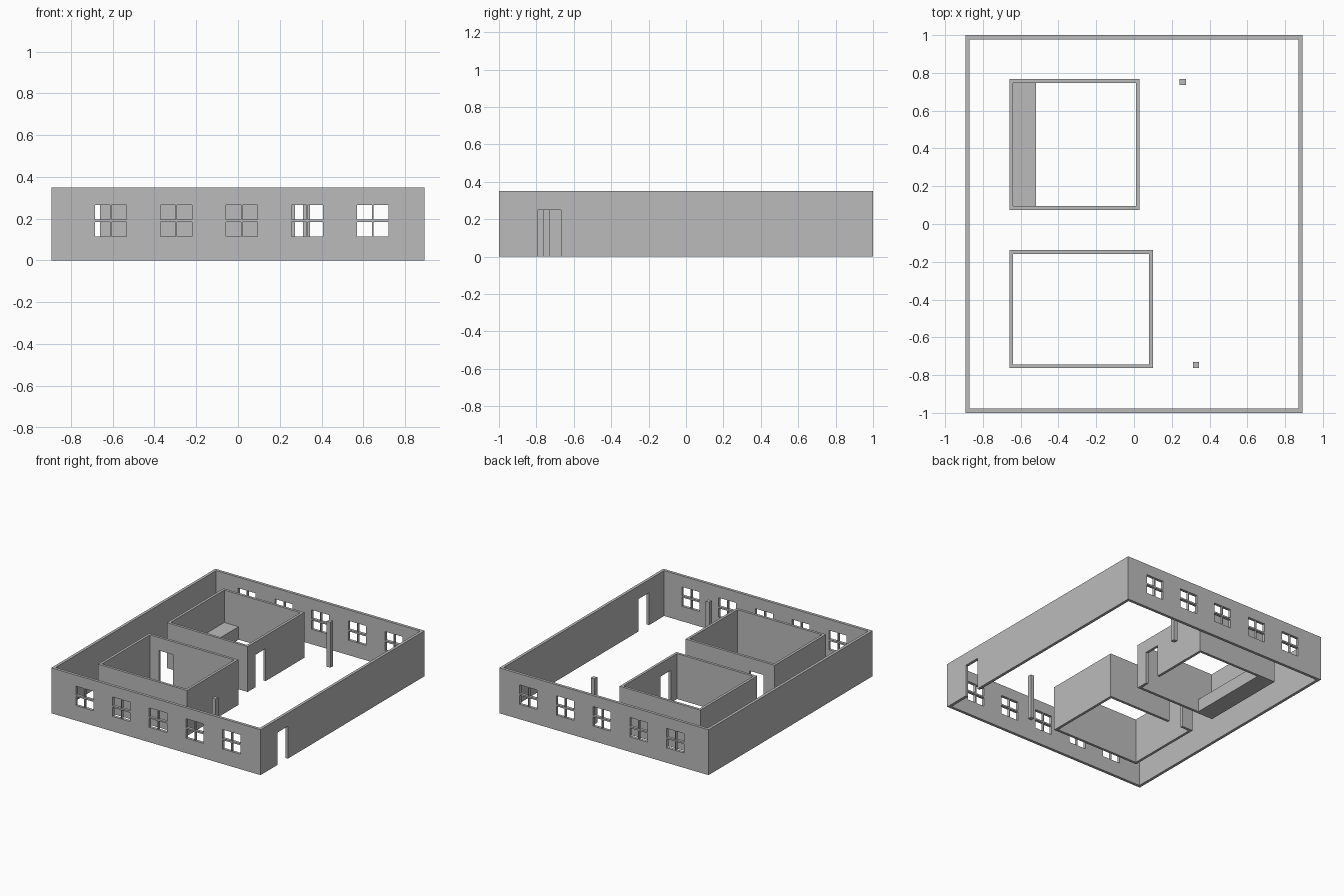
import bpy, bmesh

if "Cube" in bpy.data.objects:
    bpy.data.objects.remove(bpy.data.objects["Cube"])

H = 0.35            # wall height
DOOR_H = 0.25

grey = bpy.data.materials.new("plaster_grey")
grey.diffuse_color = (0.5, 0.5, 0.5, 1)
grey.use_nodes = True
grey.node_tree.nodes["Principled BSDF"].inputs["Base Color"].default_value = grey.diffuse_color


def finish(bm, name):
    bmesh.ops.recalc_face_normals(bm, faces=bm.faces)
    me = bpy.data.meshes.new(name)
    bm.to_mesh(me)
    bm.free()
    me.materials.append(grey)
    ob = bpy.data.objects.new(name, me)
    bpy.context.collection.objects.link(ob)
    return ob


def boxes(name, spans):
    """One object from boxes, each given as (x0, x1, y0, y1, z0, z1)."""
    bm = bmesh.new()
    for x0, x1, y0, y1, z0, z1 in spans:
        verts = bmesh.ops.create_cube(bm, size=1)["verts"]
        for v in verts:
            v.co.x = x1 if v.co.x > 0 else x0
            v.co.y = y1 if v.co.y > 0 else y0
            v.co.z = z1 if v.co.z > 0 else z0
    return finish(bm, name)


def wall_ring(name, x0, x1, y0, y1, t, holes):
    """Rectangular ring of walls of thickness t, with box-shaped holes cut."""
    bm = bmesh.new()

    def loop(d, z):
        return [bm.verts.new((x, y, z)) for x, y in
                ((x0 + d, y0 + d), (x1 - d, y0 + d), (x1 - d, y1 - d), (x0 + d, y1 - d))]

    loops = [loop(0, 0), loop(0, H), loop(t, H), loop(t, 0)]
    for k in range(4):
        a, b = loops[k], loops[(k + 1) % 4]
        for i in range(4):
            j = (i + 1) % 4
            bm.faces.new((a[i], a[j], b[j], b[i]))
    ob = finish(bm, name)

    cutter = boxes(name + "_cutter", holes)
    cutter.hide_render = True
    mod = ob.modifiers.new("openings", 'BOOLEAN')
    mod.operation = 'DIFFERENCE'
    mod.solver = 'EXACT'
    mod.object = cutter
    bpy.context.view_layer.objects.active = ob
    bpy.ops.object.modifier_apply(modifier=mod.name)
    bpy.data.objects.remove(cutter)
    return ob


# Four-pane windows, cut straight through the front and back walls
panes = []
for i in range(5):
    cx = 0.018 + (i - 2) * 0.3135
    for px in ((cx - 0.075, cx - 0.003), (cx + 0.003, cx + 0.075)):
        for pz in ((0.115, 0.184), (0.196, 0.265)):
            panes.append((*px, -1.1, 1.1, *pz))

# Outer walls with the entrance in the right side
entrance = (0.84, 0.95, -0.795, -0.667, -0.05, DOOR_H)
wall_ring("outer_walls", -0.893, 0.893, -1, 1, 0.022, panes + [entrance])

# Inner rooms, each with one doorway
wall_ring("back_room_walls", -0.66, 0.03, 0.075, 0.767, 0.02,
          [(-0.02, 0.06, 0.17, 0.295, -0.05, DOOR_H)])
wall_ring("front_room_walls", -0.66, 0.10, -0.763, -0.138, 0.02,
          [(-0.565, -0.445, -0.19, -0.10, -0.05, DOOR_H)])

# Low bench along the left wall of the back room
boxes("bench", [(-0.64, -0.518, 0.095, 0.747, 0, 0.10)])

# Free-standing posts
boxes("back_post", [(0.242, 0.274, 0.735, 0.767, 0, H)])
boxes("front_post", [(0.312, 0.344, -0.763, -0.731, 0, H)])
